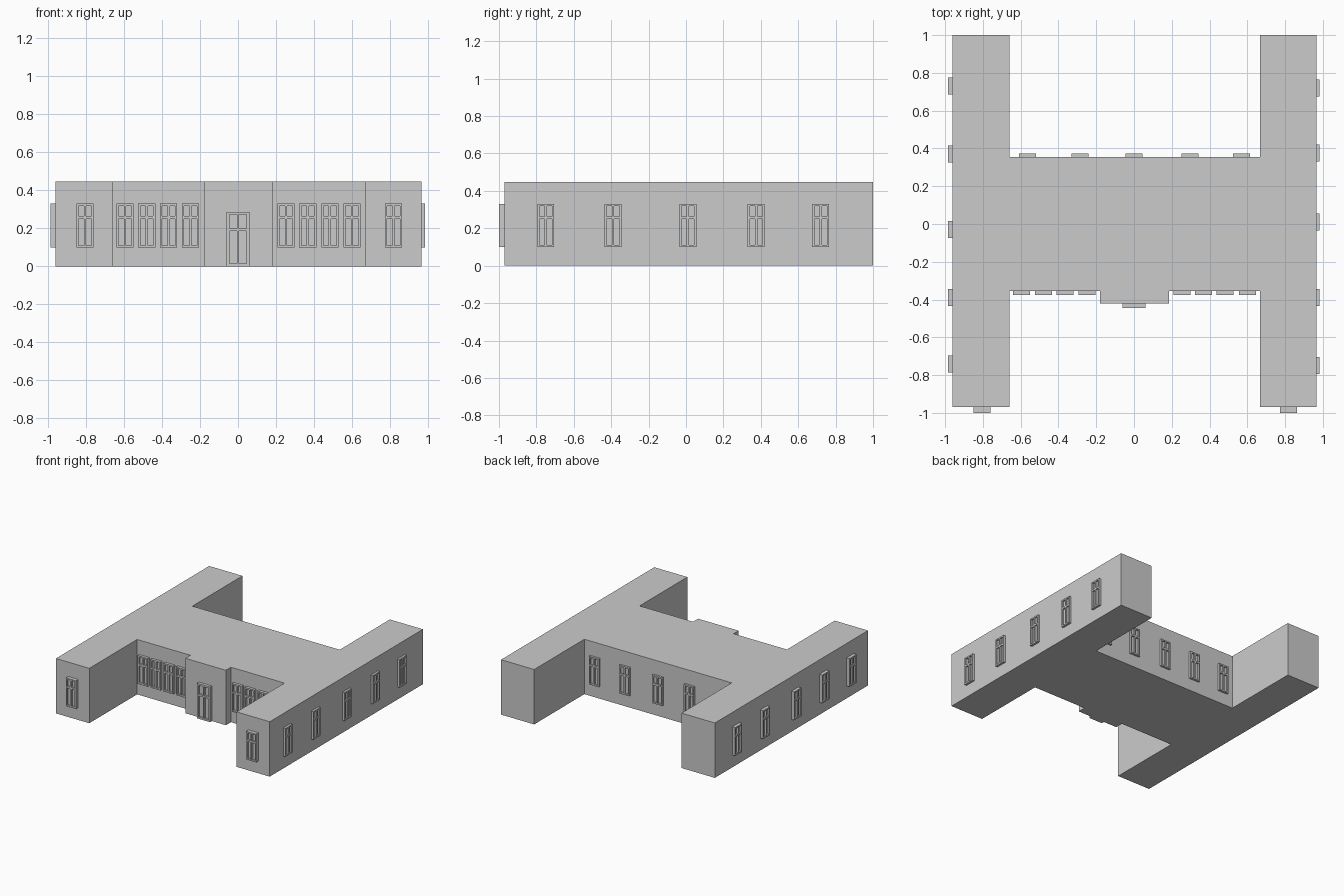
import bpy, bmesh
from math import radians
from mathutils import Matrix, Vector

if "Cube" in bpy.data.objects:
    bpy.data.objects.remove(bpy.data.objects["Cube"])


def finish(bm, name):
    bmesh.ops.recalc_face_normals(bm, faces=bm.faces)
    mesh = bpy.data.meshes.new(name)
    bm.to_mesh(mesh)
    bm.free()
    obj = bpy.data.objects.new(name, mesh)
    bpy.context.collection.objects.link(obj)
    return obj


def paned_mesh(name, w, z0, z1, bar_z0, bar_z1, edge, mullion, depth, recess):
    """Two-column panelled block facing -y, back on y = 0."""
    bm = bmesh.new()
    h = w / 2
    xs = [-h, -h + edge, -mullion / 2, mullion / 2, h - edge, h]
    zs = [z0, z0 + edge, bar_z0, bar_z1, z1 - edge, z1]
    grid = [[bm.verts.new((x, -depth, z)) for x in xs] for z in zs]
    panes = []
    for j in range(5):
        for i in range(5):
            f = bm.faces.new((grid[j][i], grid[j][i + 1],
                              grid[j + 1][i + 1], grid[j + 1][i]))
            if i in (1, 3) and j in (1, 3):
                panes.append(f)
    border = [e for e in bm.edges if e.is_boundary]
    # outer sides and back
    side = bmesh.ops.extrude_edge_only(bm, edges=border)["geom"]
    for v in side:
        if isinstance(v, bmesh.types.BMVert):
            v.co.y = 0.004
    bmesh.ops.holes_fill(bm, edges=[e for e in bm.edges if e.is_boundary], sides=0)
    # recessed panes
    for f in bmesh.ops.extrude_discrete_faces(bm, faces=panes)["faces"]:
        for v in f.verts:
            v.co.y += recess
    return finish(bm, name)


def place(name, x, y, angle, **kw):
    obj = paned_mesh(name, **kw)
    obj.matrix_world = Matrix.Translation(Vector((x, y, 0))) @ Matrix.Rotation(radians(angle), 4, 'Z')


# H-shaped building with a shallow porch bay
plan = [(-.96, -.97), (-.66, -.97), (-.66, -.355), (-.18, -.355), (-.18, -.42),
        (.185, -.42), (.185, -.355), (.667, -.355), (.667, -.97), (.965, -.97),
        (.965, 1), (.667, 1), (.667, .355), (-.66, .355), (-.66, 1), (-.96, 1)]
bm = bmesh.new()
base = bm.faces.new([bm.verts.new((x, y, 0)) for x, y in plan])
top = bmesh.ops.extrude_face_region(bm, geom=[base], use_keep_orig=True)["geom"]
bmesh.ops.translate(bm, vec=(0, 0, .447),
                    verts=[v for v in top if isinstance(v, bmesh.types.BMVert)])
finish(bm, "building_body")

window = dict(w=.09, z0=.1, z1=.33, bar_z0=.25, bar_z1=.264,
              edge=.011, mullion=.012)

# courtyard windows either side of the porch
for x in (-.595, -.48, -.365, -.25, .253, .367, .483, .6):
    place("front_window", x, -.355, 0, depth=.022, recess=.016, **window)
# wing end windows
for x in (-.805, .818):
    place("wing_end_window", x, -.97, 0, depth=.03, recess=.014, **window)
# rear windows
for x in (-.565, -.285, 0, .297, .57):
    place("rear_window", x, .355, 180, depth=.017, recess=.012, **window)
# side windows
for y in (.72, .375, .01, -.39, -.75):
    place("right_window", .965, y, 90, depth=.018, recess=.012, **window)
for y in (.73, .37, -.03, -.39, -.74):
    place("left_window", -.96, y, -90, depth=.026, recess=.014, **window)

# double entrance door
place("entrance_door", 0, -.42, 0, w=.12, z0=0, z1=.286, bar_z0=.186,
      bar_z1=.2, edge=.014, mullion=.013, depth=.024, recess=.016)
